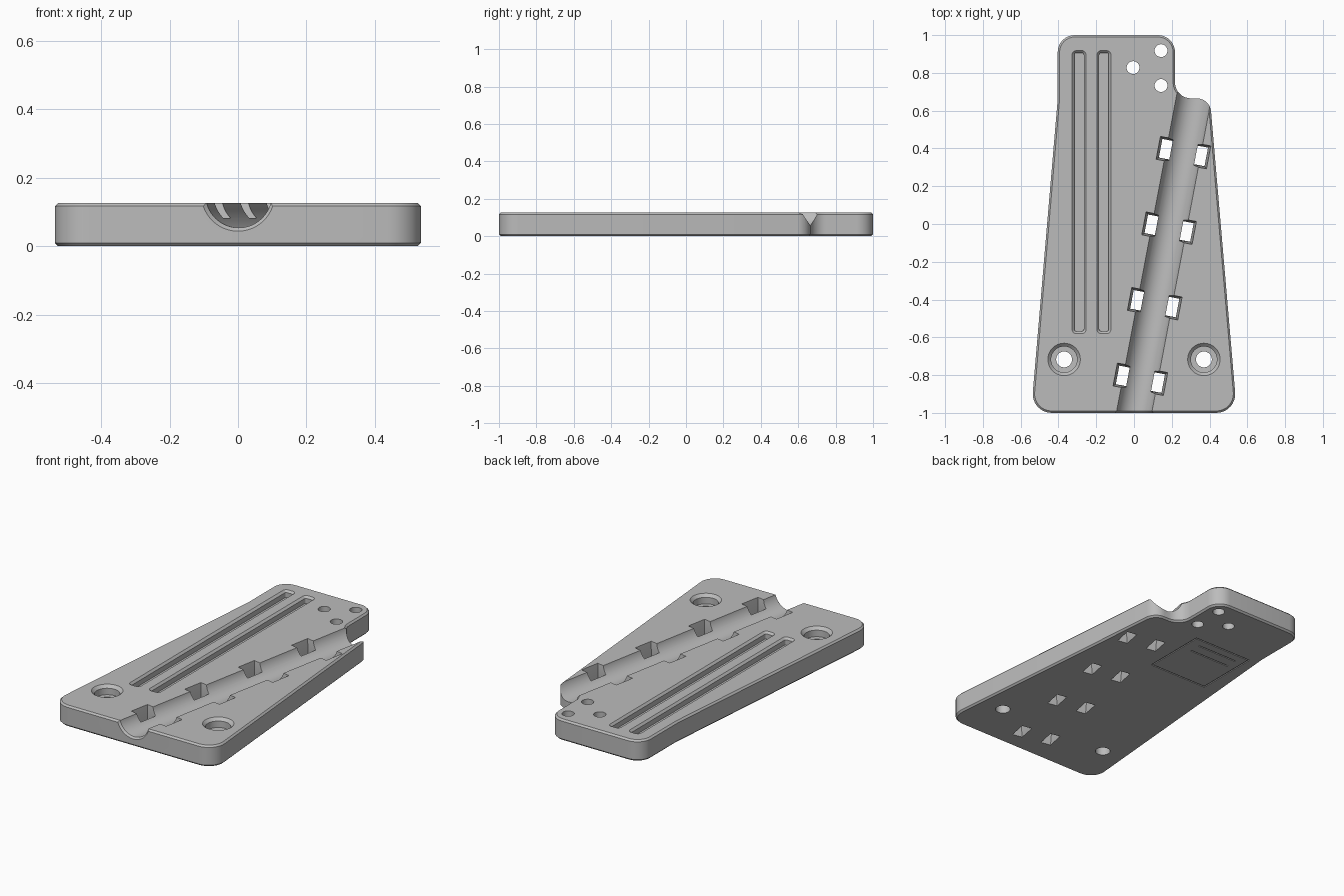
import bpy, bmesh, math
from mathutils import Vector, Matrix

if "Cube" in bpy.data.objects:
    bpy.data.objects.remove(bpy.data.objects["Cube"], do_unlink=True)

H = 0.127          # plate thickness
C = 0.01           # edge chamfer
SLOPE = 0.19       # sideways drift of the channel per unit of length


def rounded(corners, steps=8):
    """Counter-clockwise outline from (x, y, radius) corners."""
    out = []
    n = len(corners)
    for i, (x, y, r) in enumerate(corners):
        p = Vector((x, y))
        if r == 0:
            out.append(p)
            continue
        a = (Vector(corners[i - 1][:2]) - p).normalized()
        b = (Vector(corners[(i + 1) % n][:2]) - p).normalized()
        half = a.angle(b) / 2
        mid = p + (a + b).normalized() * (r / math.sin(half))
        t = r / math.tan(half)
        start, end = p + a * t - mid, p + b * t - mid
        turn = -start.angle_signed(end)
        out += [mid + Matrix.Rotation(turn * k / steps, 2) @ start for k in range(steps + 1)]
    return out


def circle(x, y, r, n=40):
    return [Vector((x + r * math.cos(math.tau * k / n), y + r * math.sin(math.tau * k / n)))
            for k in range(n)]


def box(x0, x1, y0, y1, r=0.0):
    return rounded([(x0, y0, r), (x1, y0, r), (x1, y1, r), (x0, y1, r)], 5)


def at(outline, z):
    return [(p.x, p.y, z) for p in outline]


def loft(name, rings):
    """Closed solid through matching rings of points."""
    bm = bmesh.new()
    loops = [[bm.verts.new(p) for p in ring] for ring in rings]
    n = len(loops[0])
    for low, high in zip(loops, loops[1:]):
        for k in range(n):
            j = (k + 1) % n
            bm.faces.new((low[k], low[j], high[j], high[k]))
    bm.faces.new(loops[0][::-1])
    bm.faces.new(loops[-1])
    bmesh.ops.recalc_face_normals(bm, faces=bm.faces)
    mesh = bpy.data.meshes.new(name)
    bm.to_mesh(mesh)
    bm.free()
    obj = bpy.data.objects.new(name, mesh)
    bpy.context.collection.objects.link(obj)
    return obj


# Tapered plate with a stepped back corner
outline = rounded([(-0.545, -1, 0.1), (0.545, -1, 0.1), (0.402, 0.665, 0.075),
                   (0.217, 0.665, 0.085), (0.217, 1, 0.09), (-0.404, 1, 0.09),
                   (-0.404, 0.66, 0)])
plate = loft("mounting_plate", [at(outline, 0), at(outline, H)])

# Chamfer around the top and bottom rims
bm = bmesh.new()
bm.from_mesh(plate.data)
rim = [e for e in bm.edges if abs(e.verts[0].co.z - e.verts[1].co.z) < 0.001]
bmesh.ops.bevel(bm, geom=rim, offset=C, segments=1, affect='EDGES')
bm.to_mesh(plate.data)
bm.free()

cutters = []


def cut(name, rings):
    cutters.append(loft(name, rings))


# Round channel running at a slant, flared at the front end
def channel_ring(y, r):
    return [(SLOPE * (y + 1) + p.x, y, p.y) for p in circle(0, 0.151, r, 64)]


cut("channel", [channel_ring(-1.02, 0.127), channel_ring(-0.99, 0.097), channel_ring(0.9, 0.097)])

# Paired strap openings along both edges of the channel
along = Vector((SLOPE, 1)).normalized()
across = Vector((along.y, -along.x))


def strap_ring(center, side, inner, outer, length, z):
    pts = [(-inner, -length), (outer, -length), (outer, length), (-inner, length)]
    flat = [center + across * side * u + along * v for u, v in pts]
    return at(flat, z)


for i in range(4):
    y = 0.378 - 0.4 * i
    for side in (-1, 1):
        mid = Vector((SLOPE * (y + 1), y)) + across * side * 0.095
        cut("strap_opening", [strap_ring(mid, side, 0.036, 0.028, 0.058, -0.01),
                              strap_ring(mid, side, 0.028, 0.028, 0.05, 0.03),
                              strap_ring(mid, side, 0.028, 0.042, 0.063, H + 0.01)])

# Two long shallow slots with chamfered lips
for x in (-0.291, -0.159):
    def slot(grow, z):
        w = 0.025 + grow
        return at(box(x - w, x + w, -0.568 - grow, 0.906 + grow, 0.01 + grow), z)
    cut("long_slot", [slot(0, 0.085), slot(0, H - 0.012), slot(0.02, H + 0.008)])

# Counterbored screw holes
for x in (-0.37, 0.37):
    profile = [(0.042, -0.01), (0.042, 0.07), (0.069, 0.071), (0.069, H - 0.017), (0.096, H + 0.01)]
    cut("screw_hole", [at(circle(x, -0.717, r), z) for r, z in profile])

# Three plain through holes
for x, y in ((0.143, 0.918), (-0.005, 0.828), (0.143, 0.733)):
    cut("through_hole", [at(circle(x, y, 0.034, 32), z) for z in (-0.01, H + 0.01)])

# Engraved frame and lines underneath
for x0, x1, y0, y1 in ((-0.345, 0.05, 0.21, 0.218), (-0.345, 0.05, 0.602, 0.61),
                       (-0.345, -0.337, 0.21, 0.61), (0.042, 0.05, 0.21, 0.61),
                       (-0.29, -0.02, 0.545, 0.553), (-0.29, -0.02, 0.475, 0.483)):
    cut("engraved_line", [at(box(x0, x1, y0, y1), z) for z in (-0.01, 0.005)])

# Apply all cuts, then remove the cutters
for tool in cutters:
    mod = plate.modifiers.new(tool.name, 'BOOLEAN')
    mod.operation = 'DIFFERENCE'
    mod.solver = 'EXACT'
    mod.object = tool
    tool.hide_render = True
bpy.context.view_layer.update()
result = bpy.data.meshes.new_from_object(plate.evaluated_get(bpy.context.evaluated_depsgraph_get()))
plate.modifiers.clear()
plate.data = result
for tool in cutters:
    bpy.data.objects.remove(tool, do_unlink=True)

# Single grey material
grey = bpy.data.materials.new("light_grey")
grey.use_nodes = True
color = (0.5, 0.5, 0.5, 1)
grey.diffuse_color = color
grey.node_tree.nodes["Principled BSDF"].inputs["Base Color"].default_value = color
plate.data.materials.clear()
plate.data.materials.append(grey)
for face in plate.data.polygons:
    face.material_index = 0

for obj in bpy.context.selected_objects:
    obj.select_set(False)
plate.select_set(True)
bpy.context.view_layer.objects.active = plate
bpy.ops.object.shade_smooth_by_angle(angle=math.radians(30))
